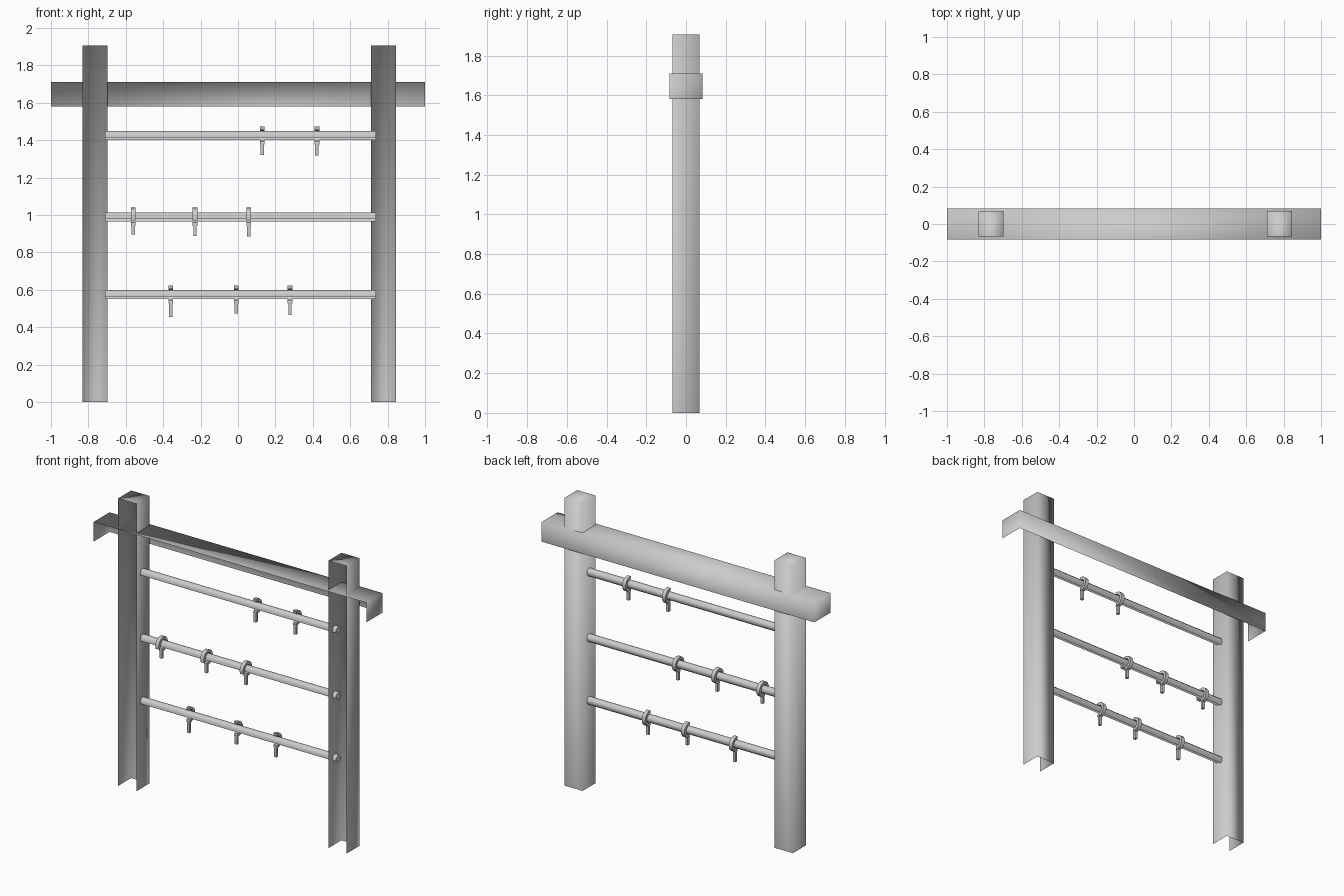
import bpy, bmesh
from math import sin, cos, pi, radians

if "Cube" in bpy.data.objects:
    bpy.data.objects.remove(bpy.data.objects["Cube"])


def finish(bm, name, smooth=None):
    me = bpy.data.meshes.new(name)
    bm.to_mesh(me)
    bm.free()
    ob = bpy.data.objects.new(name, me)
    bpy.context.collection.objects.link(ob)
    if smooth:
        for o in bpy.context.selected_objects:
            o.select_set(False)
        ob.select_set(True)
        bpy.context.view_layer.objects.active = ob
        bpy.ops.object.shade_smooth_by_angle(angle=radians(smooth))
    return ob


def shell(name, lo, hi):
    """Box left open at the front and the bottom, with soft shading."""
    bm = bmesh.new()
    bmesh.ops.create_cube(bm, size=1)
    for v in bm.verts:
        v.co = [(a + b) / 2 + c * (b - a) for a, b, c in zip(lo, hi, v.co)]
    bm.normal_update()
    gone = [f for f in bm.faces if f.normal.y < -.9 or f.normal.z < -.9]
    bmesh.ops.delete(bm, geom=gone, context='FACES')
    finish(bm, name, 120)


def rung(name, z, r=.026):
    """Octagonal bar, open along its underside and lower front."""
    bm = bmesh.new()
    rings = []
    for x in (-.71, .737):
        rings.append([bm.verts.new((x, r * cos(a), z + r * sin(a)))
                      for a in [pi / 8 + i * pi / 4 for i in range(8)]])
    a, b = rings
    for i in range(8):
        if i in (4, 5):
            continue
        j = (i + 1) % 8
        bm.faces.new((a[i], a[j], b[j], b[i]))
    bm.faces.new(a)
    bm.faces.new(b)
    bmesh.ops.recalc_face_normals(bm, faces=bm.faces)
    finish(bm, name, 50)


def clip(name, x, z, start, bottom):
    """C-shaped hook around a rung with a short peg hanging below."""
    bm = bmesh.new()
    end, n, w = -100, 10, .0125
    secs = []
    for i in range(n + 1):
        a = radians(start + (end - start) * i / n)
        secs.append([bm.verts.new((x + dx, r * cos(a), z + r * sin(a)))
                     for dx, r in ((-w, .03), (w, .03), (w, .049), (-w, .049))])
    for s, t in zip(secs, secs[1:]):
        for k in range(4):
            m = (k + 1) % 4
            bm.faces.new((s[k], s[m], t[m], t[k]))
    bm.faces.new(secs[0])
    bm.faces.new(secs[-1])
    peg = bmesh.ops.create_cube(bm, size=1)['verts']
    top = z - .04
    for v in peg:
        v.co = (x + v.co.x * .018, v.co.y * .018,
                (top + bottom) / 2 + v.co.z * (top - bottom))
    bmesh.ops.recalc_face_normals(bm, faces=bm.faces)
    finish(bm, name, 40)


# Frame
shell("left_post", (-.832, -.067, 0), (-.698, .069, 1.905))
shell("right_post", (.71, -.067, 0), (.844, .069, 1.905))
shell("top_beam", (-1, -.084, 1.58), (1, .084, 1.71))

# Rungs with their clips: height, hook start angle, (x, peg bottom)
rows = [
    (1.425, 100, [(.13, 1.32), (.422, 1.317)]),
    (.99, 205, [(-.56, .895), (-.23, .887), (.058, .885)]),
    (.574, 100, [(-.36, .455), (-.01, .473), (.278, .465)]),
]
for r, (z, start, clips) in enumerate(rows, 1):
    rung(f"rung_{r}", z)
    for c, (x, bottom) in enumerate(clips, 1):
        clip(f"clip_{r}_{c}", x, z, start, bottom)
